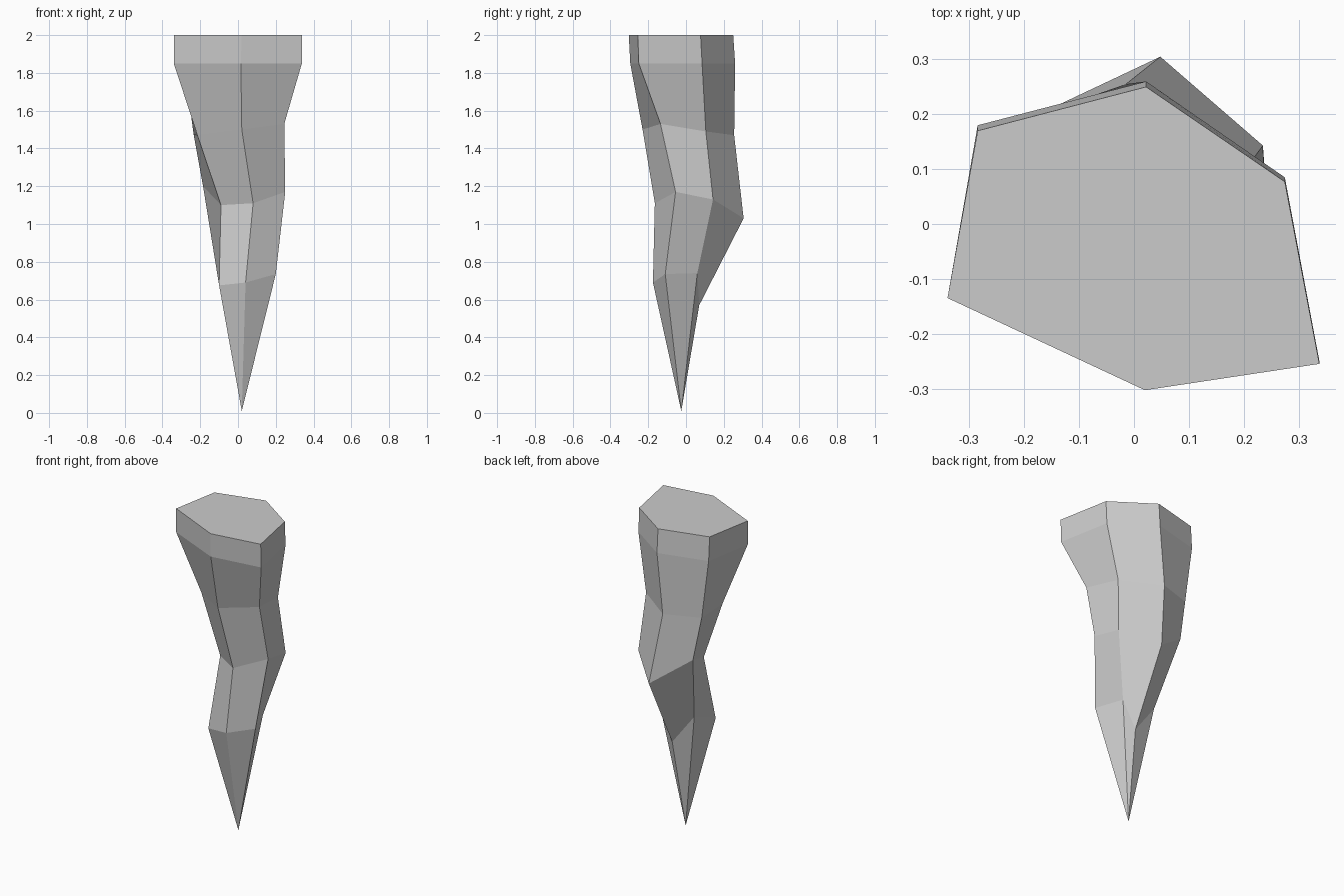
import bpy, bmesh

# Six-sided cross-sections, top to bottom, counter-clockwise from the left corner
rings = [
    [(-.34, -.135, 2), (.02, -.303, 2), (.338, -.255, 2),
     (.275, .077, 2), (.022, .25, 2), (-.285, .17, 2)],
    [(-.34, -.135, 1.85), (.015, -.295, 1.85), (.338, -.25, 1.85),
     (.275, .085, 1.85), (.022, .26, 1.85), (-.285, .18, 1.85)],
    [(-.215, -.06, 1.47), (.02, -.23, 1.50), (.245, -.135, 1.53),
     (.207, .105, 1.49), (-.015, .255, 1.47), (-.235, .178, 1.475)],
    [(-.09, -.05, 1.10), (.08, -.165, 1.11), (.25, -.055, 1.17),
     (.235, .143, 1.13), (.048, .305, 1.03), (-.185, .195, 1.20)],
    [(-.10, -.155, .675), (.04, -.175, .69), (.20, -.11, .735),
     (.133, .06, .74), (.048, .07, .57), (-.10, .06, .765)],
]
tip = (.02, -.025, .01)

bm = bmesh.new()
loops = [[bm.verts.new(p) for p in ring] for ring in rings]

# Flat top cap
bm.faces.new(loops[0])

# Walls between neighbouring rings
for up, low in zip(loops, loops[1:]):
    for i in range(6):
        j = (i + 1) % 6
        bm.faces.new((up[i], low[i], low[j], up[j]))

# Pointed end
point = bm.verts.new(tip)
for i in range(6):
    bm.faces.new((loops[-1][i], point, loops[-1][(i + 1) % 6]))

bmesh.ops.recalc_face_normals(bm, faces=bm.faces)
mesh = bpy.data.meshes.new("stalactite")
bm.to_mesh(mesh)
bm.free()
bpy.context.collection.objects.link(bpy.data.objects.new("stalactite", mesh))
